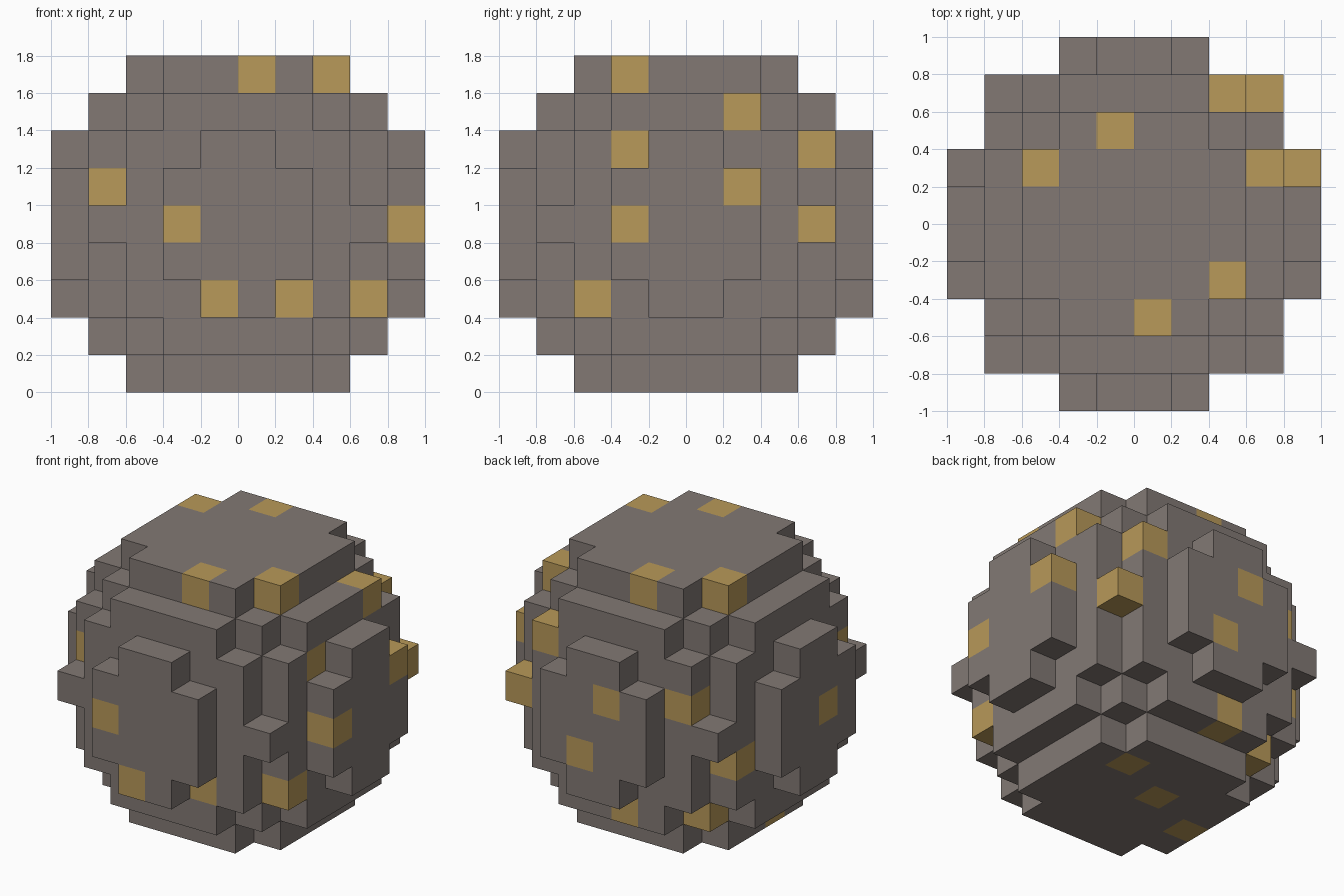
import bpy
import bmesh
from mathutils import Vector

if "Cube" in bpy.data.objects:
    bpy.data.objects.remove(bpy.data.objects["Cube"])

CELL = 0.2       # block size
CENTRE_Z = 0.9   # height of the boulder's middle


def material(name, rgb):
    m = bpy.data.materials.new(name)
    m.diffuse_color = (*rgb, 1.0)
    m.use_nodes = True
    m.node_tree.nodes["Principled BSDF"].inputs["Base Color"].default_value = m.diffuse_color
    return m


stone = material("warm grey stone", (0.223, 0.191, 0.175))
gold = material("dull gold ore", (0.479, 0.319, 0.100))

# Blocks whose centres lie inside a unit sphere (coordinates in tenths of a unit)
ODD = range(-9, 10, 2)
EVEN = range(-8, 9, 2)
solid = {(x, y, z) for x in ODD for y in ODD for z in EVEN
         if x * x + y * y + z * z <= 100}

# Ore blocks showing on the surface
ore = {
    # top cap
    (-1, 5, 8), (-5, 3, 8), (5, -3, 8), (1, -5, 8),
    # right side
    (7, 3, 6), (5, 7, 4), (7, -3, 4), (9, 3, 2), (7, 7, 0), (9, -3, 0),
    (7, -5, -4),
    # front
    (-7, -5, 2), (-3, -9, 0), (-1, -9, -4), (3, -7, -4),
    # back
    (-1, 9, 2), (-5, 7, 2), (1, 9, -2), (-1, 7, -6),
    # left side
    (-9, -1, 0), (-7, 5, -2), (-5, 5, -6),
    # underside
    (3, 3, -8), (-1, 1, -8), (-5, -1, -8),
}

DIRECTIONS = [(1, 0, 0), (-1, 0, 0), (0, 1, 0), (0, -1, 0), (0, 0, 1), (0, 0, -1)]


def block_shell(name, cells, mat):
    """Mesh of the outward faces of the given blocks."""
    bm = bmesh.new()
    for cell in sorted(cells):
        centre = Vector(cell) * 0.1 + Vector((0, 0, CENTRE_Z))
        for d in DIRECTIONS:
            if tuple(c + 2 * n for c, n in zip(cell, d)) in solid:
                continue
            n = Vector(d)
            u = Vector((d[1], d[2], d[0]))
            v = n.cross(u)
            h = CELL / 2
            corners = [(-1, -1), (1, -1), (1, 1), (-1, 1)]
            bm.faces.new([bm.verts.new(centre + h * (n + a * u + b * v))
                          for a, b in corners])
    bmesh.ops.remove_doubles(bm, verts=bm.verts, dist=0.001)
    mesh = bpy.data.meshes.new(name)
    bm.to_mesh(mesh)
    bm.free()
    mesh.materials.append(mat)
    obj = bpy.data.objects.new(name, mesh)
    bpy.context.collection.objects.link(obj)
    return obj


# Stone body and the ore set into it
block_shell("boulder", solid - ore, stone)
block_shell("ore_blocks", ore & solid, gold)
